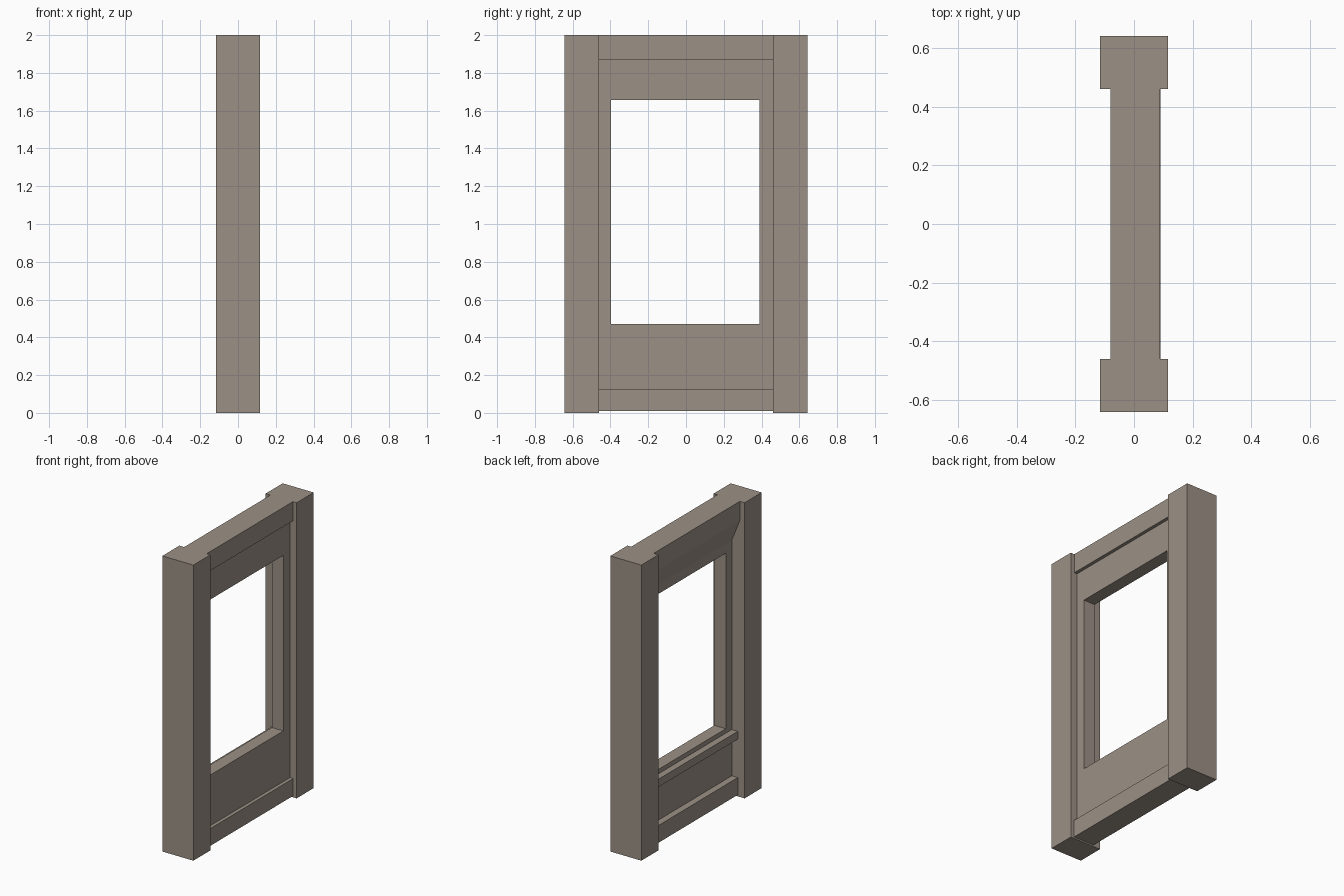
import bpy, bmesh

if "Cube" in bpy.data.objects:
    bpy.data.objects.remove(bpy.data.objects["Cube"])

stone = bpy.data.materials.new("warm_grey_brown")
stone.diffuse_color = (0.33, 0.28, 0.235, 1)
stone.use_nodes = True
stone.node_tree.nodes["Principled BSDF"].inputs["Base Color"].default_value = stone.diffuse_color


def prism(name, profile, y0, y1):
    """Extrude an (x, z) profile along y."""
    bm = bmesh.new()
    face = bm.faces.new([bm.verts.new((x, y0, z)) for x, z in profile])
    ext = bmesh.ops.extrude_face_region(bm, geom=[face])
    verts = [v for v in ext["geom"] if isinstance(v, bmesh.types.BMVert)]
    bmesh.ops.translate(bm, verts=verts, vec=(0, y1 - y0, 0))
    bmesh.ops.recalc_face_normals(bm, faces=bm.faces)
    mesh = bpy.data.meshes.new(name)
    bm.to_mesh(mesh)
    bm.free()
    mesh.materials.append(stone)
    obj = bpy.data.objects.new(name, mesh)
    bpy.context.collection.objects.link(obj)
    return obj


def rect(x0, x1, z0, z1):
    return [(x0, z0), (x1, z0), (x1, z1), (x0, z1)]


# Side posts
POST_X, POST_IN, POST_OUT = 0.116, 0.461, 0.643
prism("left_post", rect(-POST_X, POST_X, 0, 2), -POST_OUT, -POST_IN)
prism("right_post", rect(-POST_X, POST_X, 0, 2), POST_IN, POST_OUT)

# Wall panel: one moulded section with skirting, sill ledge and sloped lintel
BACK, FRONT = -0.02, 0.066
section = [
    (-0.065, 0.01), (0.09, 0.01), (0.09, 0.127), (FRONT, 0.127),   # skirting
    (FRONT, 1.87), (0.088, 1.87), (0.088, 2.0), (-0.08, 2.0),      # top rail
    (-0.08, 1.87), (BACK, 1.72),                                   # sloped lintel
    (BACK, 0.44), (-0.065, 0.44), (-0.065, 0.387), (BACK, 0.387),  # sill ledge
    (BACK, 0.127), (-0.065, 0.127),                                # back skirting
]
panel = prism("window_panel", section, -POST_IN, POST_IN)

# Window opening
cutter = prism("opening_cutter", rect(-0.3, 0.3, 0.47, 1.657), -0.397, 0.39)
cutter.hide_render = True
mod = panel.modifiers.new("opening", "BOOLEAN")
mod.operation = "DIFFERENCE"
mod.solver = "EXACT"
mod.object = cutter
bpy.context.view_layer.objects.active = panel
bpy.ops.object.modifier_apply(modifier=mod.name)
bpy.data.objects.remove(cutter)
